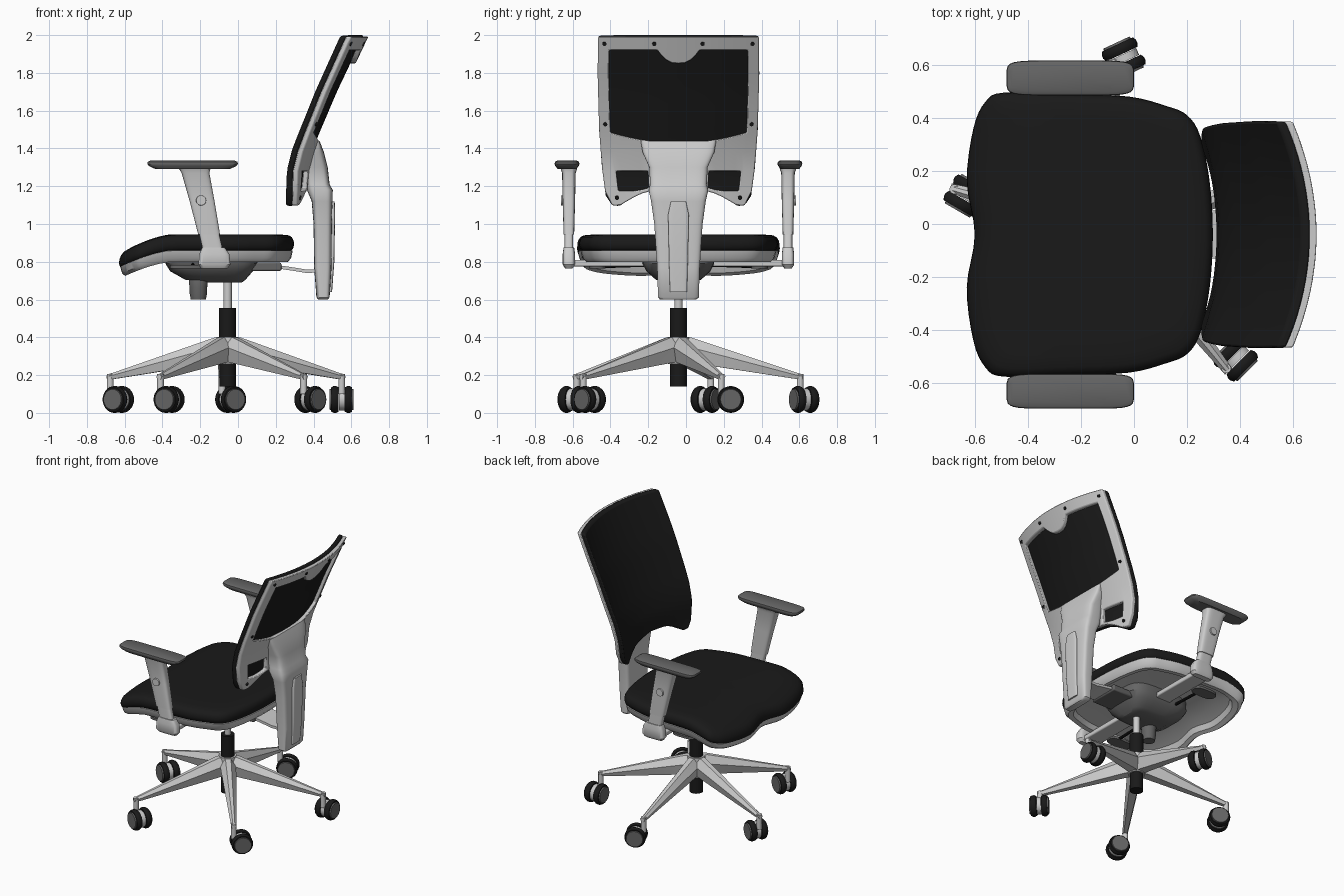
import bpy, bmesh
from math import sin, cos, pi, radians, copysign
from mathutils import Vector

if "Cube" in bpy.data.objects:
    bpy.data.objects.remove(bpy.data.objects["Cube"])

YC, HX = -0.04, -0.055          # chair mid-line in y, column position in x


def material(name, v):
    m = bpy.data.materials.new(name)
    m.diffuse_color = (v, v, v, 1)
    m.use_nodes = True
    m.node_tree.nodes["Principled BSDF"].inputs["Base Color"].default_value = m.diffuse_color
    return m


BLACK, DARK = material("black", 0.01), material("dark_grey", 0.13)


def mesh(name, verts, faces, mat=None, bevel=0, angle=35):
    me = bpy.data.meshes.new(name)
    me.from_pydata([tuple(v) for v in verts], [], faces)
    bm = bmesh.new()
    bm.from_mesh(me)
    bmesh.ops.recalc_face_normals(bm, faces=bm.faces)
    bm.to_mesh(me)
    bm.free()
    me.shade_smooth()
    me.set_sharp_from_angle(angle=radians(angle))
    if mat:
        me.materials.append(mat)
    ob = bpy.data.objects.new(name, me)
    bpy.context.collection.objects.link(ob)
    if bevel:
        b = ob.modifiers.new("bevel", 'BEVEL')
        b.width, b.segments = bevel, 2
    return ob


def loft(name, rings, mat=None, **kw):
    n = len(rings[0])
    faces = [(i*n+j, i*n+(j+1) % n, (i+1)*n+(j+1) % n, (i+1)*n+j)
             for i in range(len(rings)-1) for j in range(n)]
    faces += [tuple(range(n)), tuple(range((len(rings)-1)*n, len(rings)*n))]
    return mesh(name, [p for r in rings for p in r], faces, mat, **kw)


def ring(cx, cy, z, hx, hy, p=4, n=28):
    def f(c):
        return copysign(abs(c)**(2/p), c)
    return [(cx+hx*f(cos(2*pi*(i+.5)/n)), cy+hy*f(sin(2*pi*(i+.5)/n)), z) for i in range(n)]


def cyl(name, p0, p1, radii, mat=None, n=24):
    p0, p1 = Vector(p0), Vector(p1)
    q = (p1-p0).to_track_quat('Z', 'Y')
    k = len(radii)-1
    return loft(name, [[p0.lerp(p1, i/k) + q @ Vector((r*cos(2*pi*j/n), r*sin(2*pi*j/n), 0))
                        for j in range(n)] for i, r in enumerate(radii)], mat)


def box(name, x, y, z, mat=None, bevel=.008):
    return loft(name, [[(x[0], y[0], h), (x[1], y[0], h), (x[1], y[1], h), (x[0], y[1], h)] for h in z],
                mat, bevel=bevel)


def interp(t, tab):
    for (a, va), (b, vb) in zip(tab, tab[1:]):
        if t <= b:
            return va+(vb-va)*max(0, (t-a)/(b-a))
    return tab[-1][1]


def smooth_loop(pts, k=4):
    out, n = [], len(pts)
    for i in range(n):
        a, b, c, d = (Vector(pts[(i+j) % n]) for j in (-1, 0, 1, 2))
        for s in range(k):
            t = s/k
            out.append(.5*(2*b+(c-a)*t+(2*a-5*b+4*c-d)*t*t+(3*b-a-3*c+d)*t**3))
    return out


# Five-star base and twin-wheel casters
caster_dirs = [90, 25, -30, -25, 45]
for i, cd in enumerate(caster_dirs):
    a = radians(20.6+72*i)
    d, s = Vector((cos(a), sin(a), 0)), Vector((-sin(a), cos(a), 0))
    hub = Vector((HX, YC, 0))
    rings = []
    for r, zt, zb, w in ((0, .40, .27, .045), (.07, .398, .265, .052), (.62, .215, .18, .02), (.66, .203, .178, .018)):
        rings.append([hub+d*r+s*w*u+Vector((0, 0, zb+(zt-zb)*v))
                      for u, v in ((-.6, 0), (.6, 0), (1, .6), (.35, 1), (-.35, 1), (-1, .6))])
    loft("base_leg", rings, angle=20)
    piv = hub+d*.645
    b = radians(cd)
    roll, ax = Vector((cos(b), sin(b), 0)), Vector((-sin(b), cos(b), 0))
    c = piv+roll*.05+Vector((0, 0, .071))
    cyl("caster_stem", piv+Vector((0, 0, .1)), piv+Vector((0, 0, .205)), (.018, .018))
    cyl("caster_body", c-ax*.014, c+ax*.014, (.058, .058))
    for sd in (-1, 1):
        cyl("caster_tyre", c+ax*sd*.016, c+ax*sd*.056, (.064, .071, .071, .064), BLACK, 28)
        cyl("caster_cap", c+ax*sd*.05, c+ax*sd*.064, (.058, .054), DARK, 28)

# Gas column
cyl("base_hub", (HX, YC, .26), (HX, YC, .402), (.055, .06, .058))
cyl("column_sleeve", (HX, YC, .14), (HX, YC, .555), (.044, .045), BLACK)
cyl("column_rod", (HX, YC, .55), (HX, YC, .72), (.022, .022))

# Seat cushion and shell, draped down at the front
half = [(-.60, 0), (-.63, .2), (-.605, .4), (-.56, .5), (-.49, .535), (-.25, .53), (-.02, .52),
        (.12, .485), (.2, .45), (.25, .37), (.285, .2), (.297, 0)]
outline = smooth_loop([(x, y) for x, y in half]+[(x, -y) for x, y in half[-2:0:-1]])


def seat_ring(scale, z, crown=1):
    out = []
    for p in outline:
        x, y = -.16+(p.x+.16)*scale, p.y*scale
        drop = .1*max(0, (-.35-x)/.28)**1.5*crown
        out.append((x, YC+y, z-drop))
    return out


loft("seat_cushion", [seat_ring(s, z) for s, z in
     ((.1, .86), (.6, .86), (.97, .86), (.99, .872), (1, .89), (.995, .912), (.975, .93), (.94, .94),
      (.85, .944), (.7, .945), (.5, .945), (.25, .945), (.05, .945))], BLACK, angle=60)
loft("seat_shell", [seat_ring(s, z, .9) for s, z in
     ((.05, .845), (.4, .845), (.7, .84), (.84, .835), (.87, .802), (.93, .80), (.965, .82), (.985, .86),
      (.9, .865), (.7, .865), (.4, .865), (.05, .865))], angle=40)

# Tilt mechanism, knob, levers and link to the back
loft("tilt_mechanism", [ring(cx, YC, z, hx, hy) for cx, z, hx, hy in
     ((-.07, .69, .09, .08), (-.12, .705, .16, .12), (-.14, .75, .22, .17), (-.14, .79, .245, .19), (-.14, .85, .24, .19))],
     DARK)
cyl("tension_knob", (-.21, YC-.06, .6), (-.21, YC-.06, .73), (.04, .046, .047, .05, .04), DARK)
for sd in (-1, 1):
    cyl("lever_rod", (-.24, YC+sd*.12, .785), (-.24, YC+sd*.42, .775), (.01, .01), BLACK, 10)
    loft("lever_paddle", [ring(-.27, YC+sd*.43, z, .09, .045, 3) for z in (.765, .782)], DARK)
box("back_link", (.06, .23), (YC-.11, YC+.11), (.752, .795), DARK)
strip = [(.2, .775), (.3, .76), (.36, .75), (.43, .752)]
loft("back_link_strip", [[(x, YC-.09, z-.009), (x, YC+.09, z-.009), (x, YC+.09, z+.009), (x, YC-.09, z+.009)]
                         for x, z in strip])

# Armrests, mirrored about the mid-line
for sd in (-1, 1):
    y = YC+sd*.58
    box("arm_bracket_bar", (-.19, -.07), sorted((YC+sd*.15, y)), (.775, .81))
    loft("arm_bracket", [ring(cx, y, z, hx, hy) for cx, z, hx, hy in
         ((-.125, .765, .07, .02), (-.125, .785, .085, .033), (-.125, .84, .08, .033), (-.13, .875, .06, .028))])
    loft("arm_post", [ring(cx, y, z, .053, .023) for cx, z in ((-.13, .85), (-.165, 1.0))])
    loft("arm_sleeve", [ring(cx, y, z, h, w) for cx, z, h, w in
         ((-.153, .945, .058, .028), (-.19, 1.12, .066, .033), (-.225, 1.27, .074, .036), (-.23, 1.295, .085, .045))])
    cyl("arm_button", (-.195, y+sd*.025, 1.125), (-.195, y+sd*.042, 1.125), (.028, .026))
    loft("arm_pad", [ring(-.24, YC+sd*.59, z, hx, hy, 6) for z, hx, hy in
         ((1.292, .2, .05), (1.307, .232, .062), (1.318, .24, .066), (1.329, .238, .064), (1.335, .225, .054))], DARK)

# Backrest: curved surface shared by panel and frame
XE = [(1.08, .25), (1.28, .255), (1.4, .285), (1.7, .405), (2, .54)]
WD = [(1.09, .345), (1.15, .385), (1.3, .405), (1.5, .42), (1.8, .428), (2, .425)]
CV = [(1.1, .05), (1.4, .075), (2, .09)]


def back_pt(u, z, off):
    return (interp(z, XE)+interp(z, CV)*(1-u*u)+off, YC+u*interp(z, WD), z)


def bottom(u):
    return interp(abs(u), [(0, 1.19), (.45, 1.17), (.9, 1.095), (1, 1.1)])


def sheet(name, us, rows, hole, o0, o1, mat=None, bevel=0):
    nu, nz = len(us), len(rows)
    pts = [[back_pt(u, r(u), o) for r in rows for u in us] for o in (o0, o1)]
    n = nu*nz
    quads = [(j*nu+i, j*nu+i+1, (j+1)*nu+i+1, (j+1)*nu+i) for j in range(nz-1) for i in range(nu-1)
             if not hole(abs(us[i]+us[i+1])/2, j)]
    edges = {(q[k], q[(k+1) % 4]) for q in quads for k in range(4)}
    sides = [(a, b, b+n, a+n) for a, b in edges if (b, a) not in edges]
    ob = mesh(name, pts[0]+pts[1], quads+[tuple(v+n for v in q[::-1]) for q in quads]+sides, mat, bevel)
    return ob


def blend(f, g, t):
    return lambda u: f(u)*(1-t)+g(u)*t


top = lambda u: 2-.004*abs(u)**8
sheet("back_cushion", [i/10-1 for i in range(21)], [blend(bottom, top, i/18) for i in range(19)],
      lambda u, j: False, 0, .036, BLACK, .01)

hu = [0, .08, .15, .21, .26, .4, .5, .62, .74, .82, .86, .95, 1]
us = [-u for u in hu[:0:-1]]+hu
low0 = lambda u: max(1.175, bottom(u)+.02)
low1 = lambda u: 1.28
win0 = lambda u: 1.43+.055*min(abs(u)/.86, 1)**2
win1 = lambda u: interp(abs(u), [(0, 1.85), (.08, 1.853), (.15, 1.868), (.21, 1.892), (.26, 1.92)])
rows = ([bottom, low0, low1, blend(low1, win0, .5)]+[blend(win0, win1, i/6) for i in range(7)]
        + [lambda u: 1.96, lambda u: 1.992])
sheet("back_frame", us, rows, lambda u, j: (j == 1 and .4 < u < .82) or (4 <= j <= 9 and u < .86),
      .034, .064, None, .006)
for sd in (-1, 1):
    for u, z in ((.3, 1.955), (.92, 1.955), (.92, 1.53), (.86, 1.14)):
        p = Vector(back_pt(sd*u, z, .06))
        cyl("frame_screw", p, p+Vector((.008, 0, -.003)), (.011, .011), BLACK, 12)

# Spine carrying the backrest
spine = [(.6, .425, .475, .095), (.612, .415, .485, .108), (.77, .403, .495, .113), (1.0, .4, .497, .128),
         (1.12, .39, .5, .145), (1.18, .365, .502, .158), (1.21, .36, .485, .15), (1.3, .35, .475, .155),
         (1.38, .36, .455, .19), (1.44, .4, .432, .2)]
loft("back_spine", [ring((a+b)/2, YC, z, (b-a)/2, w, 5, 36) for z, a, b, w in spine], angle=45)
loft("spine_rib", [ring(x, YC, z, .012, w) for z, x, w in
     ((.64, .486, .045), (.8, .498, .05), (1.05, .502, .055), (1.12, .5, .04))])
